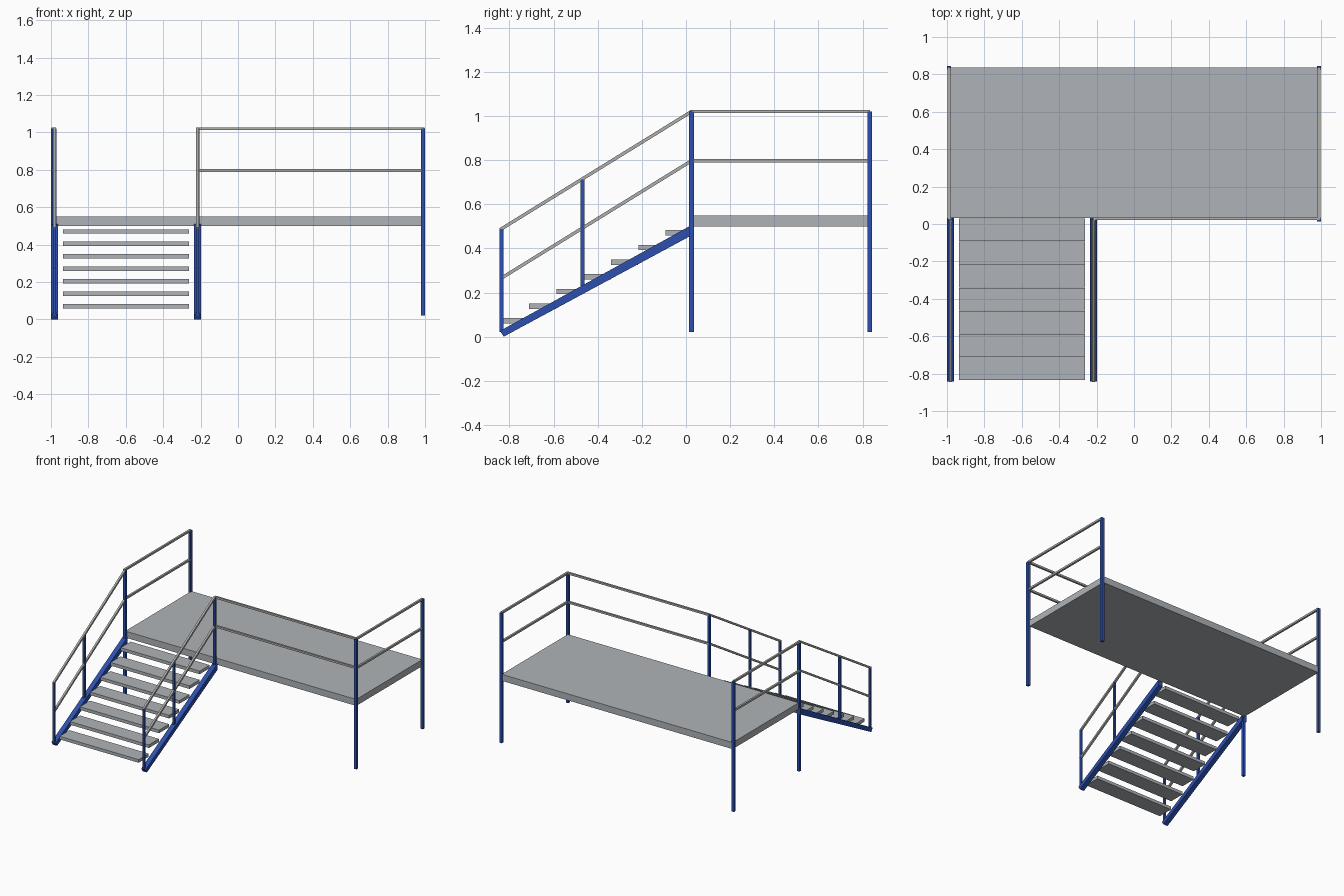
import bpy
from mathutils import Vector

cube = bpy.data.objects.get("Cube")
if cube:
    bpy.data.objects.remove(cube, do_unlink=True)


def material(name, rgb):
    mat = bpy.data.materials.new(name)
    mat.use_nodes = True
    mat.diffuse_color = (*rgb, 1)
    mat.node_tree.nodes["Principled BSDF"].inputs["Base Color"].default_value = (*rgb, 1)
    return mat


BLUE = material("blue paint", (0.026, 0.08, 0.42))
GREY = material("grey deck", (0.43, 0.455, 0.48))
RAIL = material("rail grey", (0.43, 0.43, 0.41))


def add_mesh(name, verts, faces, mat):
    mesh = bpy.data.meshes.new(name)
    mesh.from_pydata(verts, [], faces)
    mesh.materials.append(mat)
    obj = bpy.data.objects.new(name, mesh)
    bpy.context.collection.objects.link(obj)
    return obj


def prism(name, profile, x0, x1, mat):
    """Extrude a counter-clockwise (y, z) profile along x."""
    n = len(profile)
    verts = [(x, y, z) for x in (x0, x1) for y, z in profile]
    faces = [tuple(reversed(range(n))), tuple(range(n, 2 * n))]
    faces += [(i, (i + 1) % n, n + (i + 1) % n, n + i) for i in range(n)]
    return add_mesh(name, verts, faces, mat)


def box(name, x, y, z, mat):
    profile = [(y[0], z[0]), (y[1], z[0]), (y[1], z[1]), (y[0], z[1])]
    return prism(name, profile, x[0], x[1], mat)


def post(name, x, y, z0, z1, size):
    h = size / 2
    return box(name, (x - h, x + h), (y - h, y + h), (z0, z1), BLUE)


def bar(name, start, end, size=0.015):
    """Square bar between two points."""
    a, b = Vector(start), Vector(end)
    d = (b - a).normalized()
    side = d.cross(Vector((0, 0, 1))).normalized() * size / 2
    up = side.cross(d).normalized() * size / 2
    ring = [side + up, up - side, -side - up, side - up]
    verts = [p + r for p in (a, b) for r in ring]
    faces = [(3, 2, 1, 0), (4, 5, 6, 7)]
    faces += [(i, (i + 1) % 4, 4 + (i + 1) % 4, 4 + i) for i in range(4)]
    return add_mesh(name, verts, faces, RAIL)


FRONT, BACK, FOOT = 0.025, 0.833, -0.842
EDGE, STAIR_LEFT, STAIR_RIGHT = 0.989, -0.981, -0.216
TOP, MID = 1.02, 0.797
DROP = 0.535  # fall of the handrail along the stairs

# Platform slab
box("platform", (-0.984, 0.984), (0.033, 0.838), (0.5, 0.55), GREY)

# Platform legs, which continue up as railing posts
post("back_right_leg", -EDGE, BACK, 0.022, TOP, 0.021)
post("back_left_leg", EDGE, BACK, 0.022, TOP, 0.021)
post("front_left_leg", EDGE, FRONT, 0.022, TOP, 0.021)
post("front_right_leg", STAIR_LEFT, FRONT, 0.022, TOP, 0.021)
post("stair_head_post", STAIR_RIGHT, FRONT, 0.48, TOP, 0.018)

# Platform rails; the back stays open
for level, z in (("top", TOP), ("middle", MID)):
    bar(f"front_{level}_rail", (STAIR_RIGHT, 0.028, z), (EDGE, 0.028, z))
    bar(f"left_{level}_rail", (EDGE, FRONT, z), (EDGE, BACK, z))
    bar(f"right_{level}_rail", (-EDGE, FRONT, z), (-EDGE, BACK, z))

# Stair stringers, posts and sloping rails on both sides
stringer = [(-0.843, 0.026), (-0.826, 0.0), (0.033, 0.463), (0.033, 0.51)]
for side, x in (("right", STAIR_LEFT), ("left", STAIR_RIGHT)):
    prism(f"{side}_stringer", stringer, x - 0.0185, x + 0.0185, BLUE)
    post(f"{side}_stair_foot_post", x, FOOT + 0.006, 0.02, 0.487, 0.016)
    post(f"{side}_stair_middle_post", x, -0.469, 0.23, 0.713, 0.016)
    for level, z in (("top", TOP), ("middle", MID)):
        bar(f"{side}_stair_{level}_rail", (x, FOOT, z - DROP), (x, FRONT, z))

# Treads
for i in range(7):
    y, z = -0.834 + 0.1237 * i, 0.06 + 0.0664 * i
    box(f"tread_{i + 1}", (-0.936, -0.262), (y, y + 0.122), (z, z + 0.024), GREY)
